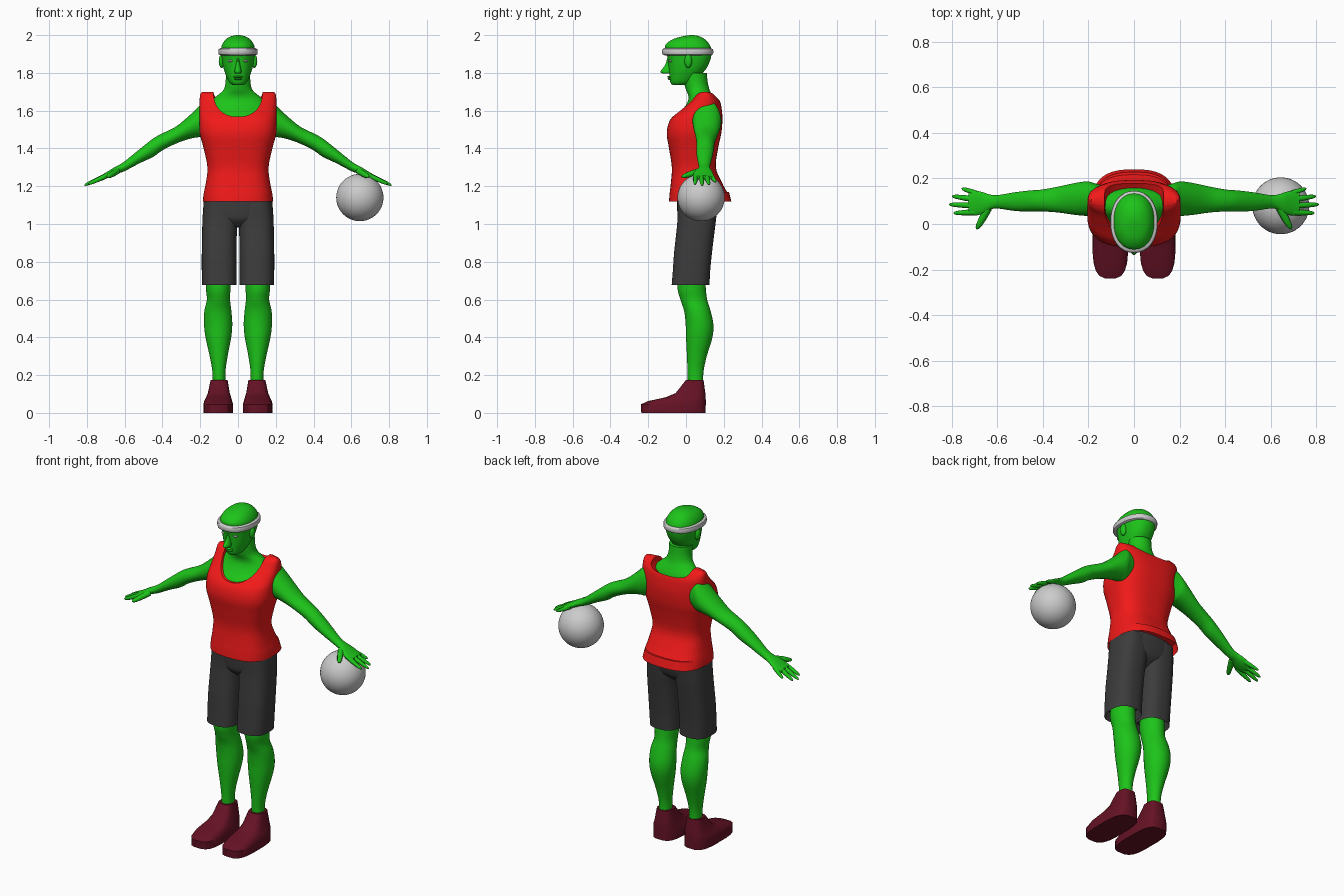
import bpy, bmesh, math
from mathutils import Matrix

if "Cube" in bpy.data.objects:
    bpy.data.objects.remove(bpy.data.objects["Cube"])


def material(name, rgb):
    m = bpy.data.materials.new(name)
    m.diffuse_color = (*rgb, 1)
    m.use_nodes = True
    m.node_tree.nodes["Principled BSDF"].inputs["Base Color"].default_value = m.diffuse_color
    return m


GREEN = material("green_skin", (0.012, 0.55, 0.01))
RED = material("red_cloth", (0.9, 0.01, 0.01))
DARK = material("dark_cloth", (0.045, 0.045, 0.045))
MAROON = material("maroon_leather", (0.13, 0.006, 0.018))


def finish(name, bm, mat=None, mirror=False, angle=40):
    bmesh.ops.recalc_face_normals(bm, faces=bm.faces)
    me = bpy.data.meshes.new(name)
    bm.to_mesh(me)
    bm.free()
    ob = bpy.data.objects.new(name, me)
    bpy.context.collection.objects.link(ob)
    smooth(me, angle)
    if mat:
        me.materials.append(mat)
    if mirror:
        ob.modifiers.new("mirror", "MIRROR").use_mirror_merge = False
    return ob


def smooth(me, angle=40):
    for p in me.polygons:
        p.use_smooth = True
    me.set_sharp_from_angle(angle=math.radians(angle))


def spline(rows, sub):
    """Smooth in-between slices through the given slices."""
    out = []
    for i in range(len(rows) - 1):
        p0, p1, p2 = rows[max(i - 1, 0)], rows[i], rows[i + 1]
        p3 = rows[min(i + 2, len(rows) - 1)]
        for k in range(sub):
            t = k / sub
            out.append([0.5 * (2 * b + (c - a) * t + (2 * a - 5 * b + 4 * c - d) * t * t
                               + (3 * b - a - 3 * c + d) * t ** 3)
                        for a, b, c, d in zip(p0, p1, p2, p3)])
    return out + [list(rows[-1])]


def loft(name, rows, mat=None, axis="z", n=2.0, sides=48, sub=4, lip=0, mirror=False, angle=40):
    """Slices (t, a0, a1, b0, b1) along an axis, each a rounded outline in its bounds."""
    rows = spline(rows, sub)
    if lip:  # hollow lower hem
        t, a0, a1, b0, b1 = rows[0]
        d = 0.012
        rows.insert(0, [t + lip, a0 + d, a1 - d, b0 + d, b1 - d])
    place = {"z": lambda a, b, t: (a, b, t), "x": lambda a, b, t: (t, a, b),
             "y": lambda a, b, t: (a, t, b)}[axis]
    bm = bmesh.new()
    rings = []
    for t, a0, a1, b0, b1 in rows:
        ring = []
        for i in range(sides):
            th = 2 * math.pi * (i + 0.5) / sides
            c, s = math.cos(th), math.sin(th)
            a = math.copysign(abs(c) ** (2 / n), c) * (a1 - a0) / 2 + (a0 + a1) / 2
            b = math.copysign(abs(s) ** (2 / n), s) * (b1 - b0) / 2 + (b0 + b1) / 2
            ring.append(bm.verts.new(place(a, b, t)))
        rings.append(ring)
    for r, q in zip(rings, rings[1:]):
        for i in range(sides):
            j = (i + 1) % sides
            bm.faces.new((r[i], r[j], q[j], q[i]))
    bm.faces.new(rings[0])
    bm.faces.new(rings[-1])
    return finish(name, bm, mat, mirror, angle)


def sym(rows):
    return [(z, -w, w, y0, y1) for z, w, y0, y1 in rows]


def ellipsoid(name, loc, size, mat=None, mirror=False, segs=24):
    bm = bmesh.new()
    bmesh.ops.create_uvsphere(bm, u_segments=segs, v_segments=segs // 2, radius=1,
                              matrix=Matrix.Translation(loc) @ Matrix.Diagonal((*size, 1)))
    return finish(name, bm, mat, mirror)


# Chest and neck
loft("neck_and_chest", sym([
    (1.45, .18, -.07, .16), (1.53, .18, -.075, .17), (1.57, .18, -.055, .17),
    (1.61, .17, -.015, .165), (1.65, .145, .01, .155), (1.68, .11, .012, .14),
    (1.71, .077, 0, .125), (1.75, .066, -.01, .115), (1.80, .065, -.01, .11)]), GREEN)

# Head with face details
loft("head", sym([
    (1.735, .028, -.07, -.005), (1.75, .046, -.083, .04), (1.79, .065, -.088, .08),
    (1.83, .078, -.092, .112), (1.88, .087, -.098, .132), (1.92, .09, -.11, .135),
    (1.95, .084, -.107, .125), (1.978, .064, -.07, .1), (1.994, .036, -.015, .07),
    (2.0, .008, .02, .04)]), GREEN, n=2.2)
loft("nose", sym([(1.875, .008, -.1, -.06), (1.84, .012, -.112, -.06),
                  (1.808, .019, -.136, -.06), (1.796, .014, -.125, -.06)]), GREEN, sides=16, sub=3)
ellipsoid("upper_lip", (0, -.085, 1.779), (.026, .014, .006), GREEN)
ellipsoid("lower_lip", (0, -.083, 1.768), (.022, .014, .006), GREEN)
ellipsoid("eye", (.037, -.08, 1.863), (.016, .012, .007), None, True)
ellipsoid("ear", (.086, .012, 1.862), (.016, .02, .036), GREEN, True)

# Headband
loft("headband", sym([(1.893, .09, -.113, .131), (1.898, .102, -.124, .142),
                      (1.912, .104, -.127, .145), (1.926, .102, -.124, .142),
                      (1.931, .09, -.113, .131)]), None, n=2.2, sub=2)

# Tank top with scooped neckline
shirt = loft("tank_top", sym([
    (1.12, .186, -.09, .24), (1.16, .182, -.087, .222), (1.22, .17, -.08, .19),
    (1.30, .162, -.075, .158), (1.40, .182, -.09, .17), (1.48, .203, -.102, .187),
    (1.55, .205, -.085, .193), (1.60, .205, -.035, .19), (1.65, .204, .018, .18),
    (1.685, .2, .05, .155), (1.70, .19, .08, .125)]), RED, n=2.7, sides=64, lip=.05)
cutter = loft("neckline_cutter", [
    (-.2, -.13, .13, 1.568, 1.84), (.07, -.13, .13, 1.568, 1.84),
    (.19, -.13, .13, 1.66, 1.75), (.3, -.13, .13, 1.66, 1.75)],
    axis="y", n=2.3, sub=1)
cutter.hide_render = True
cut = shirt.modifiers.new("neckline", "BOOLEAN")
cut.operation, cut.object, cut.solver = "DIFFERENCE", cutter, "EXACT"
deps = bpy.context.evaluated_depsgraph_get()
cut_mesh = bpy.data.meshes.new_from_object(shirt.evaluated_get(deps))
shirt.modifiers.clear()
shirt.data = cut_mesh
smooth(cut_mesh)
bpy.data.objects.remove(cutter)

# Arms and hands
loft("arm", [
    (.10, .05, .16, 1.50, 1.63), (.17, .035, .178, 1.46, 1.66), (.205, .035, .187, 1.46, 1.625),
    (.26, .04, .18, 1.45, 1.572), (.33, .05, .165, 1.425, 1.515), (.40, .055, .152, 1.39, 1.48),
    (.45, .055, .148, 1.355, 1.452), (.52, .057, .14, 1.322, 1.397), (.60, .068, .127, 1.28, 1.332),
    (.635, .062, .13, 1.268, 1.31), (.665, .045, .14, 1.254, 1.294),
    (.70, .037, .146, 1.24, 1.272), (.728, .045, .138, 1.234, 1.256)],
    GREEN, axis="x", mirror=True)
digits = bpy.data.curves.new("fingers", "CURVE")
digits.dimensions = "3D"
digits.bevel_depth = 1
digits.bevel_resolution = 3
digits.use_fill_caps = True
for base, tip, r in [((.69, .052, 1.258), (.79, .048, 1.212), .013),
                     ((.69, .08, 1.26), (.81, .086, 1.206), .013),
                     ((.69, .107, 1.26), (.797, .122, 1.21), .013),
                     ((.68, .13, 1.262), (.755, .156, 1.224), .012),
                     ((.64, .07, 1.28), (.69, -.02, 1.25), .017)]:
    sp = digits.splines.new("POLY")
    sp.points.add(4)
    for p, (t, k) in zip(sp.points, [(0, 1), (.5, .95), (.85, .72), (.97, .5), (1.03, .12)]):
        p.co = (*[a + (b - a) * t for a, b in zip(base, tip)], 1)
        p.radius = r * k
digits.materials.append(GREEN)
fingers = bpy.data.objects.new("fingers", digits)
bpy.context.collection.objects.link(fingers)
fingers.modifiers.new("mirror", "MIRROR").use_mirror_merge = False

# Shorts
loft("shorts_seat", sym([
    (.985, .05, -.005, .09), (1.02, .12, -.038, .14), (1.06, .17, -.046, .165),
    (1.15, .178, -.05, .178)]), DARK, n=2.4)
loft("shorts_leg", [
    (.678, .008, .19, -.076, .125), (.75, .008, .192, -.07, .128), (.85, .008, .192, -.063, .138),
    (.95, .006, .19, -.052, .15), (1.03, 0, .188, -.045, .16), (1.14, 0, .18, -.045, .17)],
    DARK, n=2.6, lip=.05, mirror=True)

# Lower legs
loft("lower_leg", [
    (.14, .065, .135, .01, .09), (.22, .066, .136, .008, .093), (.30, .055, .15, .005, .11),
    (.40, .036, .172, 0, .14), (.47, .03, .18, -.002, .145), (.54, .035, .178, -.01, .13),
    (.60, .042, .165, -.03, .112), (.66, .04, .17, -.045, .105), (.75, .04, .17, -.04, .1)],
    GREEN, mirror=True)

# Shoes
loft("shoe", [
    (0, .025, .183, -.238, .105), (.045, .025, .183, -.24, .106), (.062, .03, .18, -.205, .106),
    (.082, .036, .17, -.11, .105), (.105, .043, .16, -.055, .103), (.175, .055, .145, 0, .093)],
    MAROON, n=3.2, sides=20, sub=1, mirror=True, angle=30)

# Ball
ellipsoid("ball", (.645, .08, 1.14), (.125, .125, .125), None, False, 48)
